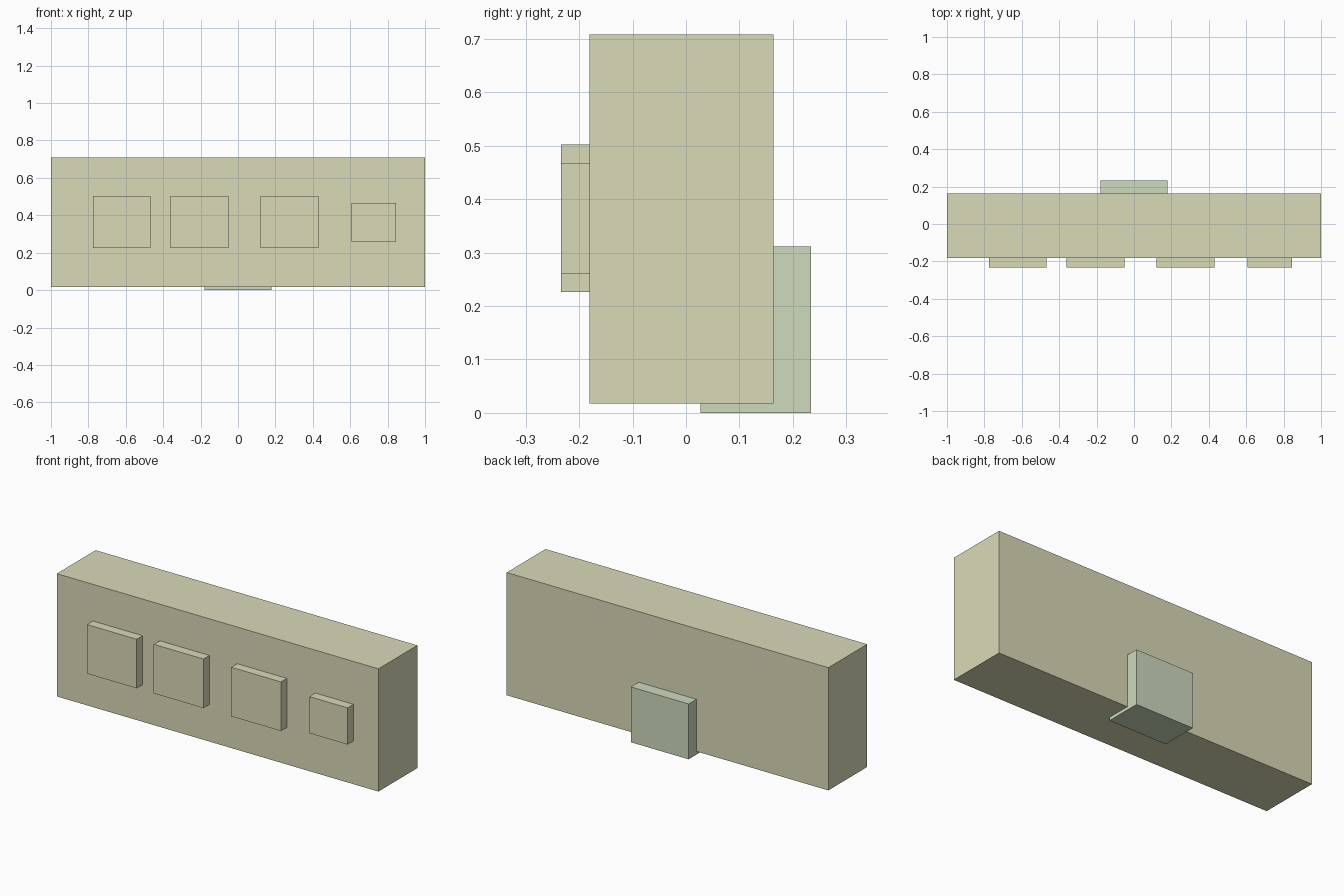
import bpy

if "Cube" in bpy.data.objects:
    bpy.data.objects.remove(bpy.data.objects["Cube"])


def material(name, color):
    mat = bpy.data.materials.new(name)
    mat.diffuse_color = (*color, 1)
    mat.use_nodes = True
    mat.node_tree.nodes["Principled BSDF"].inputs["Base Color"].default_value = mat.diffuse_color
    return mat


def box(name, x, y, z, mat):
    """Box from (min, max) ranges on each axis."""
    ranges = (x, y, z)
    bpy.ops.mesh.primitive_cube_add(size=1, location=[(a + b) / 2 for a, b in ranges])
    obj = bpy.context.object
    obj.name = name
    obj.scale = [b - a for a, b in ranges]
    bpy.ops.object.transform_apply(location=False, rotation=False, scale=True)
    obj.data.materials.append(mat)
    return obj


cream = material("cream", (0.70, 0.70, 0.48))
pale_green = material("pale_green", (0.62, 0.70, 0.51))

FRONT = -0.181

# Main slab
box("body", (-1, 1), (FRONT, 0.164), (0.018, 0.708), cream)

# Row of raised square panels on the front: centre x, width, height
panels = [(-0.621, 0.309, 0.276), (-0.206, 0.309, 0.276),
          (0.276, 0.309, 0.276), (0.726, 0.237, 0.206)]
for i, (cx, w, h) in enumerate(panels):
    box(f"front_panel_{i + 1}", (cx - w / 2, cx + w / 2), (-0.2335, FRONT),
        (0.364 - h / 2, 0.364 + h / 2), cream)

# Block set into the back and underside
box("rear_block", (-0.18, 0.18), (0.027, 0.2335), (0, 0.311), pale_green)
